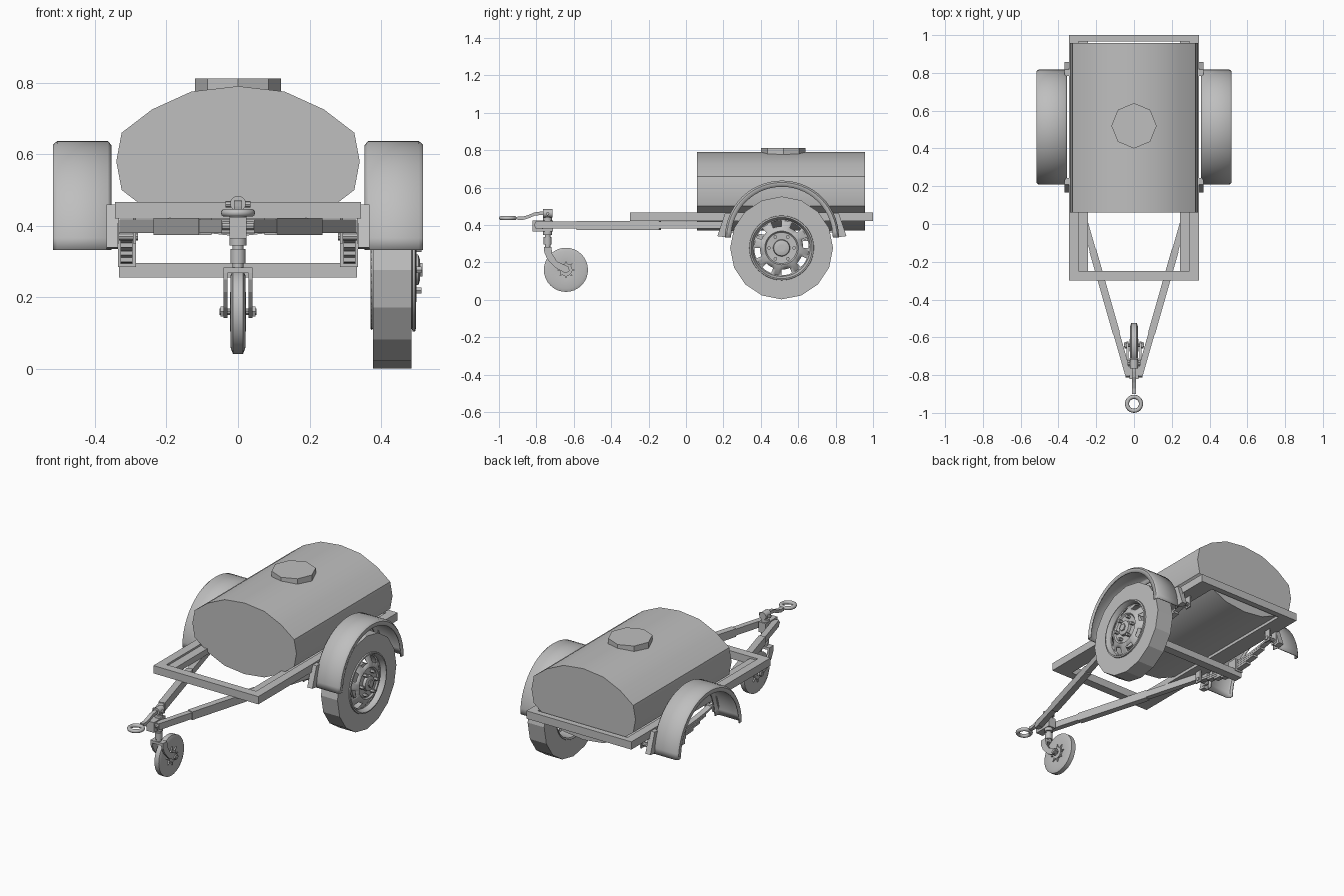
import bpy, bmesh, math
from mathutils import Vector

if "Cube" in bpy.data.objects:
    bpy.data.objects.remove(bpy.data.objects["Cube"])

grey = bpy.data.materials.new("plain_grey")
grey.diffuse_color = (0.52, 0.52, 0.52, 1)
grey.use_nodes = True
grey.node_tree.nodes["Principled BSDF"].inputs["Base Color"].default_value = grey.diffuse_color


def finish(name, bm, smooth=None, thick=0):
    bmesh.ops.remove_doubles(bm, verts=bm.verts, dist=1e-5)
    bmesh.ops.recalc_face_normals(bm, faces=bm.faces)
    me = bpy.data.meshes.new(name)
    bm.to_mesh(me)
    bm.free()
    ob = bpy.data.objects.new(name, me)
    bpy.context.collection.objects.link(ob)
    me.materials.append(grey)
    if thick:
        m = ob.modifiers.new("thickness", 'SOLIDIFY')
        m.thickness = thick
    if smooth:
        bpy.ops.object.select_all(action='DESELECT')
        ob.select_set(True)
        bpy.context.view_layer.objects.active = ob
        bpy.ops.object.shade_smooth_by_angle(angle=math.radians(smooth))
    return ob


def prism(name, pts, lo, hi, axis='x', smooth=None):
    """Extrude a 2D outline along an axis."""
    put = {'x': lambda p, t: (t, p[0], p[1]),
           'y': lambda p, t: (p[0], t, p[1]),
           'z': lambda p, t: (p[0], p[1], t)}[axis]
    bm = bmesh.new()
    a = [bm.verts.new(put(p, lo)) for p in pts]
    b = [bm.verts.new(put(p, hi)) for p in pts]
    bm.faces.new(a)
    bm.faces.new(b)
    for i in range(len(pts)):
        j = (i + 1) % len(pts)
        bm.faces.new((a[i], a[j], b[j], b[i]))
    return finish(name, bm, smooth)


def box(name, x, y, z):
    return prism(name, [(y[0], z[0]), (y[1], z[0]), (y[1], z[1]), (y[0], z[1])], *x)


def beam(name, a, b, w, z0, z1):
    """Level bar between two plan points."""
    a, b = Vector(a), Vector(b)
    d = (b - a).normalized()
    n = Vector((-d.y, d.x)) * w / 2
    return prism(name, [a + n, b + n, b - n, a - n], z0, z1, 'z')


def rod(name, c, r, lo, hi, axis, n=16, smooth=30):
    ring = [(c[0] + r * math.cos(2 * math.pi * i / n),
             c[1] + r * math.sin(2 * math.pi * i / n)) for i in range(n)]
    return prism(name, ring, lo, hi, axis, smooth)


def revolve(name, prof, cy, cz, n, a0=0, a1=360, closed=False, smooth=None, thick=0, hole=None):
    """Spin (radius, x) points round a crosswise axis."""
    bm = bmesh.new()
    full = a1 - a0 == 360
    rings = []
    for i in range(n if full else n + 1):
        a = math.radians(a0 + (a1 - a0) * i / n)
        rings.append([bm.verts.new((x, cy + r * math.sin(a), cz - r * math.cos(a)))
                      for r, x in prof])
    m = len(prof)
    for i in range(n):
        p, q = rings[i], rings[(i + 1) % len(rings)]
        for j in range(m if closed else m - 1):
            if hole and hole(i, j):
                continue
            k = (j + 1) % m
            bm.faces.new((p[j], p[k], q[k], q[j]))
    return finish(name, bm, smooth, thick)


# Tank and hatch
half = [(0, .79), (.13, .775), (.24, .725), (.325, .66), (.34, .58),
        (.325, .50), (.24, .435), (.13, .385), (0, .37)]
prism("tank", half + [(-x, z) for x, z in half[-2:0:-1]], .06, .957, 'y', 30)
rod("tank_hatch", (0, .52), .12, .76, .812, 'z', 8, None)

# Frame
box("frame_front_bar", (-.343, .343), (-.3, -.25), (.42, .466))
box("frame_rear_bar", (-.343, .343), (.965, 1.0), (.42, .466))
for s in (1, -1):
    side = "right" if s > 0 else "left"
    box(side + "_frame_rail", (s * .293, s * .343), (-.25, .965), (.42, .466))
    box(side + "_inner_rail", (s * .243, s * .293), (-.25, .965), (.42, .455))

    # Drawbar arm with a thicker sleeve
    beam(side + "_drawbar", (s * .03, -.80), (s * .315, .2), .033, .38, .418)
    beam(side + "_drawbar_sleeve", (s * .0927, -.58), (s * .218, -.14), .038, .374, .422)

    # Leaf spring with its hangers
    for k in range(4):
        ys = [(-1 + i / 4) * (.29 - .06 * k) for i in range(9)]
        top = [(.51 + d, .346 - .013 * k + .35 * d * d) for d in ys]
        prism(side + "_spring_leaf", top + [(y, z - .012) for y, z in reversed(top)],
              s * .295, s * .328)
    for y in (.215, .815):
        box(side + "_spring_hanger", (s * .285, s * .293), (y - .02, y + .02), (.35, .425))
        box(side + "_spring_hanger", (s * .333, s * .345), (y - .02, y + .02), (.35, .425))
        rod(side + "_spring_pin", (y, .37), .012, s * .28, s * .35, 'x', 10)
    box(side + "_spring_clamp", (s * .285, s * .335), (.48, .54), (.285, .36))

    # Mudguard and its brackets
    revolve(side + "_mudguard",
            [(r, s * x) for r, x in ((.272, .354), (.294, .354), (.305, .364),
                                     (.305, .505), (.295, .517), (.272, .517))],
            .513, .332, 28, 90, 270, smooth=50, thick=.006)
    for d in (1, -1):
        prism(side + "_mudguard_bracket",
              [(.513 + d * p, z) for p, z in ((.345, .34), (.305, .335), (.27, .46), (.305, .46))],
              s * .335, s * .368)

# Axle beam
box("axle_beam", (-.332, .332), (.485, .535), (.255, .296))

# Road wheel, on the right side only
WY, WZ = .511, .277
revolve("tyre", [(.165, .377), (.275, .377), (.275, .485), (.165, .485)],
        WY, WZ, 16, closed=True)
revolve("wheel_rim",
        [(.168, .374), (.160, .38), (.158, .47), (.165, .486), (.173, .488), (.172, .495),
         (.164, .497), (.157, .486), (.152, .468), (.146, .468), (.116, .490), (.09, .498),
         (.083, .490), (.045, .488), (.042, .504), (.03, .508), (0, .508)],
        WY, WZ, 48, smooth=35, thick=.004, hole=lambda i, j: j == 9 and i % 6 < 3)
rod("brake_drum", (WY, WZ), .1, .39, .455, 'x', 24)
rod("wheel_hub_nut", (WY, WZ), .022, .5, .515, 'x', 6, None)
for i in range(6):
    a = math.radians(60 * i)
    rod("wheel_nut", (WY + .067 * math.cos(a), WZ + .067 * math.sin(a)),
        .01, .48, .512, 'x', 6, None)

# Jockey wheel
JY, JZ = -.642, .16
revolve("jockey_wheel", [(.03, -.012), (.1, -.021), (.118, -.014), (.118, .014),
                         (.1, .021), (.03, .012)], JY, JZ, 32, closed=True, smooth=40)
rod("jockey_hub", (JY, JZ), .034, -.023, .023, 'x', 16)
rod("jockey_axle", (JY, JZ), .009, -.052, .052, 'x', 10)
for i in range(8):
    a = math.radians(45 * i)
    u, v = Vector((math.cos(a), math.sin(a))), Vector((-math.sin(a), math.cos(a)))
    c = Vector((JY, JZ))
    prism("jockey_rib", [c + u * .03 + v * .006, c + u * .055, c + u * .03 - v * .006],
          -.022, .022)
fork = [(-.76, .282), (-.72, .282), (-.715, .245), (-.69, .205), (-.63, .178), (-.622, .155),
        (-.645, .142), (-.70, .172), (-.74, .215), (-.757, .25)]
for s in (1, -1):
    prism("jockey_fork", fork, s * .029, s * .041)
    rod("jockey_axle_nut", (JY, JZ), .016, s * .041, s * .049, 'x', 6, None)
box("jockey_fork_crown", (-.041, .041), (-.76, -.72), (.268, .283))
rod("jockey_stem", (-.74, .0), .001, -.001, .001, 'x', 3, None).hide_render = True
rod("jockey_post", (0, -.74), .015, .28, .45, 'z')
rod("jockey_collar", (0, -.74), .021, .295, .335, 'z')

# Coupling head, clamp, handle and tow eye
box("coupling_block", (-.024, .024), (-.82, -.71), (.365, .425))
box("coupling_crossplate", (-.048, .048), (-.785, -.765), (.378, .418))
rod("coupling_pin", (-.80, .40), .012, -.045, .045, 'x', 10)
rod("post_guide", (0, -.74), .024, .345, .44, 'z')
rod("pivot_boss", (0, .462), .022, -.765, -.715, 'y')
rod("clamp_bolt", (-.74, .46), .009, -.035, .035, 'x', 8)

path = [(-.9, .436), (-.87, .436), (-.84, .445), (-.81, .458), (-.78, .462), (-.72, .462)]
prism("tow_bar", [(y, z + .009) for y, z in path] + [(y, z - .009) for y, z in reversed(path)],
      -.011, .011)
bpy.ops.mesh.primitive_torus_add(location=(0, -.952, .436), major_radius=.037,
                                 minor_radius=.011, major_segments=28, minor_segments=10)
eye = bpy.context.object
eye.name = "tow_eye"
eye.data.materials.append(grey)
bpy.ops.object.shade_smooth_by_angle(angle=math.radians(60))

# Drop the unused helper
bpy.data.objects.remove(bpy.data.objects["jockey_stem"])
